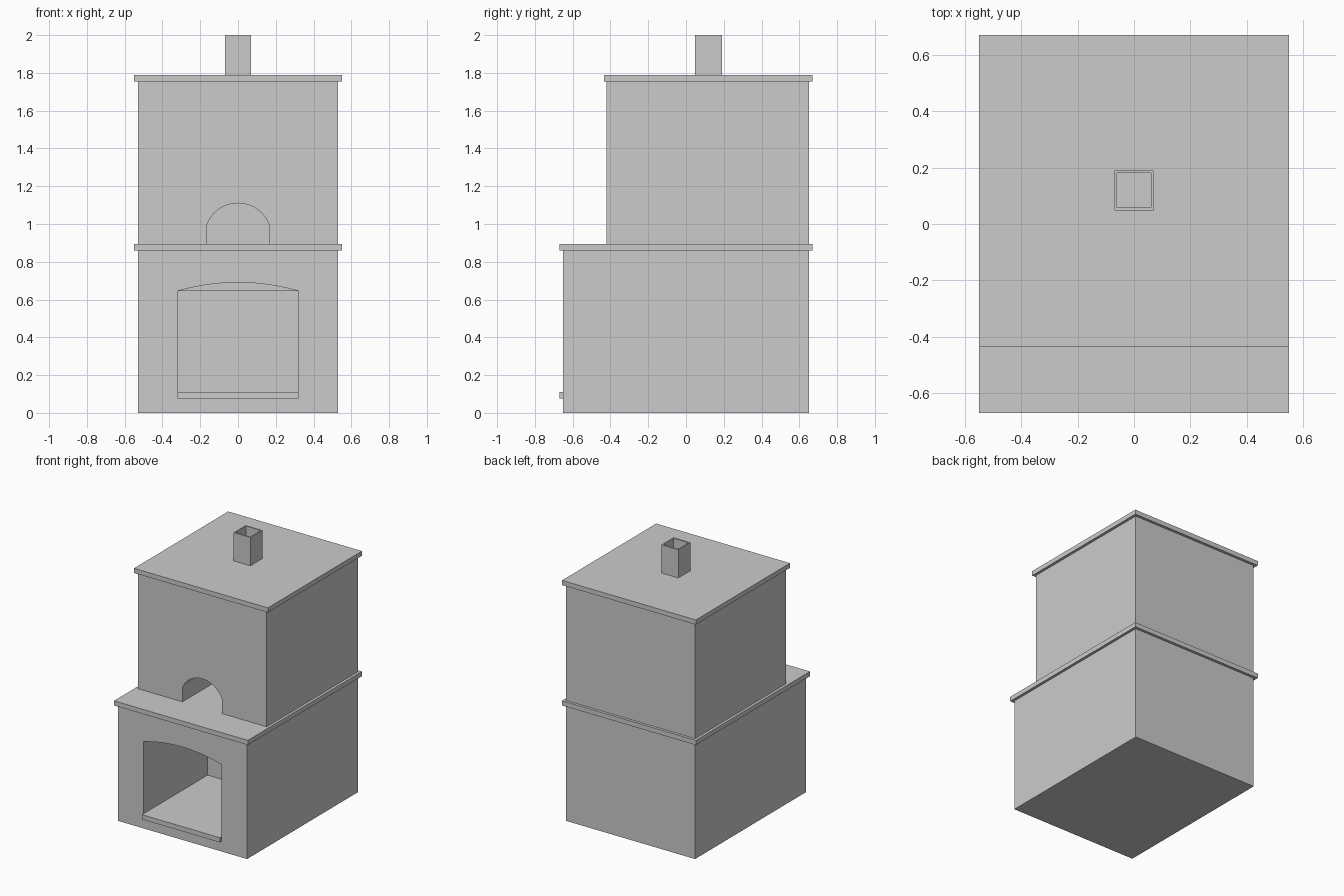
import bpy, bmesh, math

if "Cube" in bpy.data.objects:
    bpy.data.objects.remove(bpy.data.objects["Cube"])


def finish(name, bm):
    bmesh.ops.recalc_face_normals(bm, faces=bm.faces)
    me = bpy.data.meshes.new(name)
    bm.to_mesh(me)
    bm.free()
    ob = bpy.data.objects.new(name, me)
    bpy.context.collection.objects.link(ob)
    return ob


def prism(name, outline, y0, y1):
    """Extrude an (x, z) outline from y0 to y1."""
    bm = bmesh.new()
    face = bm.faces.new([bm.verts.new((x, y0, z)) for x, z in outline])
    ext = bmesh.ops.extrude_face_region(bm, geom=[face])["geom"]
    verts = [v for v in ext if isinstance(v, bmesh.types.BMVert)]
    bmesh.ops.translate(bm, verts=verts, vec=(0, y1 - y0, 0))
    return finish(name, bm)


def block(name, hx, y0, y1, z0, z1):
    return prism(name, [(-hx, z0), (hx, z0), (hx, z1), (-hx, z1)], y0, y1)


def arch(hw, z0, spring, top, n=24):
    """Opening outline: straight jambs with a circular arc on top."""
    rise = top - spring
    r = (hw * hw + rise * rise) / (2 * rise)
    a = math.asin(hw / r)
    arc = [(r * math.sin(a - 2 * a * i / n),
            top - r + r * math.cos(a - 2 * a * i / n)) for i in range(n + 1)]
    return [(-hw, z0), (hw, z0)] + arc


def cut(ob, cutter):
    mod = ob.modifiers.new("opening", 'BOOLEAN')
    mod.operation = 'DIFFERENCE'
    mod.solver = 'EXACT'
    mod.object = cutter
    bpy.context.view_layer.objects.active = ob
    bpy.ops.object.modifier_apply(modifier=mod.name)
    bpy.data.objects.remove(cutter)


# Lower body with firewood niche: arched front opening, flat-ceilinged chamber
lower = block("lower_body", 0.53, -0.65, 0.65, 0, 0.86)
cut(lower, block("niche_cutter", 0.32, -0.75, 0.10, 0.075, 0.645))
cut(lower, prism("niche_arch_cutter", arch(0.32, 0.3, 0.645, 0.69), -0.75, -0.53))

# Niche floor projecting slightly as a sill
block("niche_floor", 0.32, -0.67, 0.10, 0.075, 0.11)

# Upper body with arched oven mouth
upper = block("upper_body", 0.53, -0.42, 0.65, 0.895, 1.755)
cut(upper, prism("oven_cutter", arch(0.163, 0.8, 1.0, 1.11), -0.6, 0.33))

# Overhanging slabs
block("hearth_slab", 0.55, -0.67, 0.67, 0.86, 0.895)
block("top_slab", 0.55, -0.435, 0.67, 1.755, 1.79)

# Hollow chimney
chimney = block("chimney", 0.07, 0.047, 0.19, 1.79, 2.0)
cut(chimney, block("flue_cutter", 0.06, 0.059, 0.18, 1.795, 2.1))
